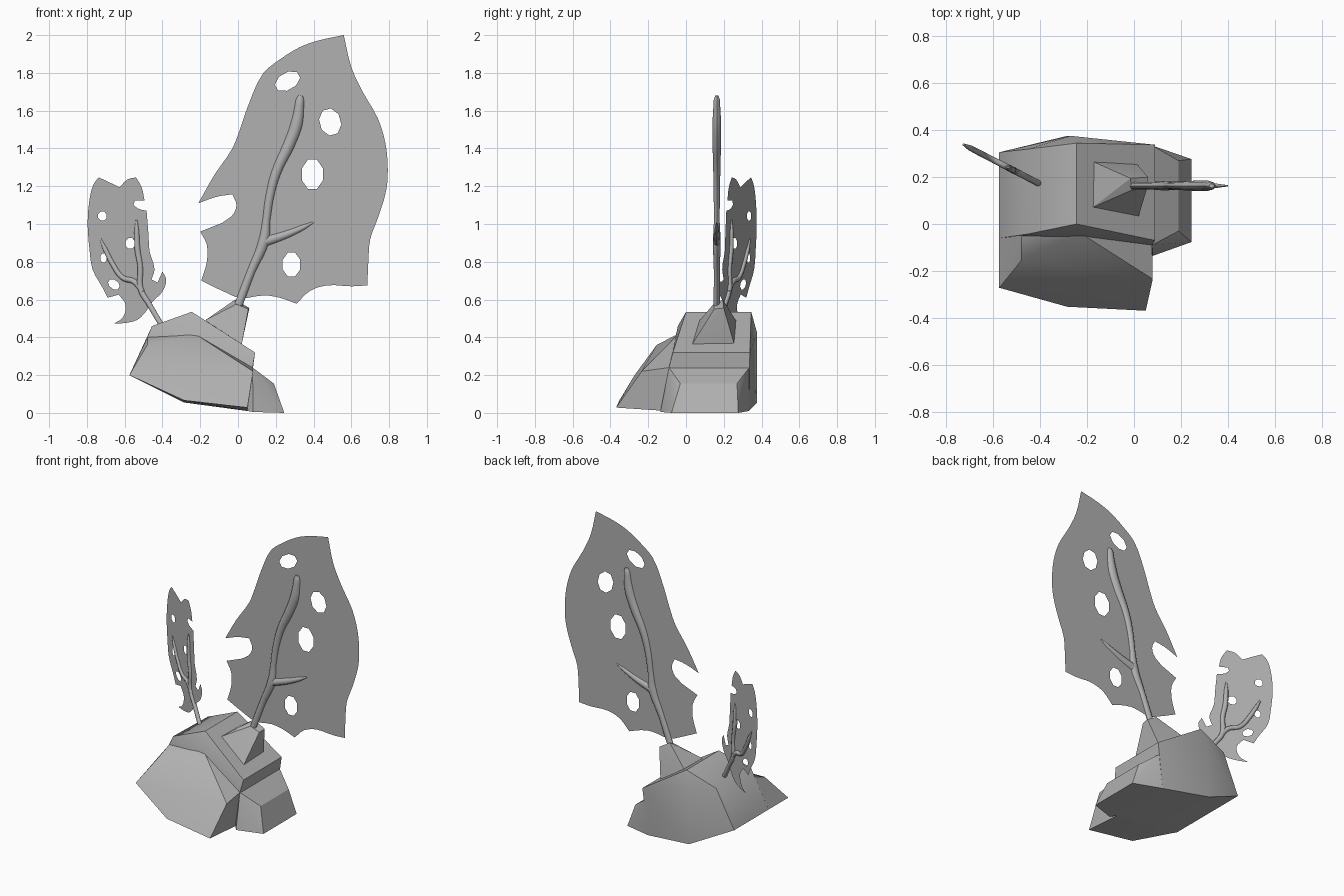
import bpy, bmesh, math
from mathutils import Vector

if "Cube" in bpy.data.objects:
    bpy.data.objects.remove(bpy.data.objects["Cube"])

grey = bpy.data.materials.new("mid_grey")
grey.diffuse_color = (0.44, 0.44, 0.44, 1)
grey.use_nodes = True
grey.node_tree.nodes["Principled BSDF"].inputs["Base Color"].default_value = grey.diffuse_color


def finish(bm, name, angle=30):
    me = bpy.data.meshes.new(name)
    bm.to_mesh(me)
    bm.free()
    me.materials.append(grey)
    me.shade_smooth()
    me.set_sharp_from_angle(angle=math.radians(angle))
    ob = bpy.data.objects.new(name, me)
    bpy.context.collection.objects.link(ob)
    return ob


def hull(name, pts):
    bm = bmesh.new()
    vs = [bm.verts.new(p) for p in pts]
    bmesh.ops.convex_hull(bm, input=vs)
    bmesh.ops.delete(bm, geom=[v for v in bm.verts if not v.link_faces], context='VERTS')
    bmesh.ops.recalc_face_normals(bm, faces=bm.faces[:])
    return finish(bm, name)


def ellipse(cx, cz, rx, rz, tilt=0, n=8):
    c, s = math.cos(math.radians(tilt)), math.sin(math.radians(tilt))
    out = []
    for i in range(n):
        a = 2 * math.pi * (i + 0.5) / n
        u, w = rx * math.cos(a), rz * math.sin(a)
        out.append((cx + u * c - w * s, cz + u * s + w * c))
    return out


def rounded(pts, steps=3):
    """Smooth a closed outline but keep its sharp corners."""
    P = [Vector(p) for p in pts]
    n = len(P)
    tang = []
    for i in range(n):
        a, b = P[i] - P[i - 1], P[(i + 1) % n] - P[i]
        sharp = a.angle(b) > math.radians(58)
        tang.append(None if sharp else (a.normalized() + b.normalized()).normalized())
    out = []
    for i in range(n):
        p, q = P[i], P[(i + 1) % n]
        d = q - p
        t0 = d if tang[i] is None else tang[i] * d.length
        t1 = d if tang[(i + 1) % n] is None else tang[(i + 1) % n] * d.length
        for k in range(steps):
            t = k / steps
            out.append(p * (2*t**3 - 3*t**2 + 1) + t0 * (t**3 - 2*t**2 + t)
                       + q * (3*t**2 - 2*t**3) + t1 * (t**3 - t**2))
    return out


def leaf(name, outline, holes, depth):
    """Flat sheet with holes; depth(x) gives y for each x."""
    bm = bmesh.new()
    for loop in [rounded(outline)] + [ellipse(*h) for h in holes]:
        vs = [bm.verts.new((x, 0, z)) for x, z in loop]
        for i, v in enumerate(vs):
            bm.edges.new((vs[i - 1], v))
    bmesh.ops.triangle_fill(bm, use_beauty=True, use_dissolve=False,
                            edges=bm.edges[:], normal=(0, -1, 0))
    for v in bm.verts:
        v.co.y = depth(v.co.x)
    return finish(bm, name)


def stem(name, paths, depth, flatten):
    """Tapered tubes along (x, z, radius) paths, flattened towards the leaf."""
    cu = bpy.data.curves.new(name, 'CURVE')
    cu.dimensions = '3D'
    cu.bevel_depth = 1
    cu.bevel_resolution = 2
    cu.resolution_u = 5
    cu.use_fill_caps = True
    for path in paths:
        sp = cu.splines.new('BEZIER')
        sp.bezier_points.add(len(path) - 1)
        for bp, (x, z, r) in zip(sp.bezier_points, path):
            bp.co = (x, depth(x), z)
            bp.radius = r
            bp.handle_left_type = bp.handle_right_type = 'AUTO'
    cu.materials.append(grey)
    ob = bpy.data.objects.new(name, cu)
    bpy.context.collection.objects.link(ob)
    bpy.ops.object.select_all(action='DESELECT')
    ob.select_set(True)
    bpy.context.view_layer.objects.active = ob
    bpy.ops.object.convert(target='MESH')
    ob = bpy.context.view_layer.objects.active
    for v in ob.data.vertices:
        y = depth(v.co.x)
        v.co.y = y + (v.co.y - y) * flatten
    bpy.ops.object.shade_smooth_by_angle(angle=math.radians(50))


# Rock: shared corners
slab_left, slab_mid, slab_right = (-0.48, -0.05, 0.40), (-0.23, -0.038, 0.42), (0.077, -0.09, 0.24)

body = hull("rock_body", [
    (-0.245, 0, 0.535), (-0.245, 0.345, 0.535), (0.09, -0.07, 0.32), (0.09, 0.338, 0.32),
    slab_left, slab_mid, slab_right, (-0.575, -0.06, 0.20),
    (-0.455, -0.043, 0.46), (-0.45, 0.32, 0.455), (-0.575, 0.306, 0.20),
    (-0.27, 0.376, 0.425), (-0.285, 0.376, 0.055), (0.077, 0.335, 0.24),
    (0.05, 0.333, 0.01), (0.05, -0.1, 0.01), (-0.285, -0.1, 0.055)])

# Soften the shoulder across the left side of the rock
verts, sharp = body.data.vertices, body.data.attributes["sharp_edge"].data
for e in body.data.edges:
    a, b = (verts[i].co for i in e.vertices)
    if max(a.x, b.x) < -0.44 and min(a.z, b.z) > 0.44:
        sharp[e.index].value = False

hull("rock_front_slab", [
    (-0.48, -0.155, 0.36), slab_left, slab_mid, slab_right, (-0.575, -0.272, 0.20),
    (0.08, -0.235, 0.22), (-0.285, -0.353, 0.066), (0.05, -0.37, 0.028),
    (-0.575, -0.06, 0.20), (-0.285, -0.1, 0.055), (0.05, -0.1, 0.01)])

hull("rock_foot", [
    slab_right, (0.077, 0.335, 0.24), (0.19, -0.03, 0.155), (0.19, 0.27, 0.155),
    (0.245, -0.077, 0), (0.245, 0.277, 0), (0.08, -0.136, 0.005), (0.05, 0.333, 0.01),
    (0.05, -0.1, 0.01)])

hull("rock_peak", [
    (-0.174, 0.072, 0.49), (-0.17, 0.264, 0.49), (0.02, 0.034, 0.365), (0.013, 0.255, 0.365),
    (-0.015, 0.195, 0.60), (-0.01, 0.145, 0.575), (0.06, 0.20, 0.555), (0.055, 0.15, 0.55)])


# Large leaf and its stem
def big_y(x):
    return 0.163


leaf("large_leaf", [
    (.56, 2.0), (.60, 1.83), (.66, 1.70), (.74, 1.56), (.78, 1.43), (.793, 1.29), (.785, 1.18),
    (.74, 1.03), (.70, .92), (.69, .80), (.685, .675), (.60, .67), (.47, .675), (.38, .645),
    (.31, .578), (.22, .61), (.14, .622), (.01, .608), (-.07, .64), (-.195, .70), (-.165, .80),
    (-.165, .89), (-.20, .96), (-.035, 1.04), (-.008, 1.10), (-.03, 1.157), (-.11, 1.145),
    (-.21, 1.11), (-.125, 1.26), (-.03, 1.40), (.01, 1.50), (.055, 1.63), (.135, 1.80),
    (.22, 1.87), (.325, 1.935), (.42, 1.97)],
    [(.262, 1.756, .073, .046, 30), (.488, 1.54, .058, .074, 15),
     (.394, 1.263, .06, .085), (.283, .785, .05, .068)], big_y)

stem("large_leaf_stem", [
    [(0, .565, .022), (.07, .75, .021), (.135, .905, .028), (.15, 1.02, .02), (.17, 1.155, .022),
     (.205, 1.28, .025), (.27, 1.42, .03), (.31, 1.53, .031), (.328, 1.655, .022), (.331, 1.68, .012)],
    [(.135, .905, .026), (.25, .942, .02), (.34, .98, .014), (.40, 1.01, .004)]], big_y, 0.75)


# Small leaf and its stem, turned about the vertical
def small_y(x):
    return 0.17 - 0.5156 * (x + 0.40)


leaf("small_leaf", [
    (-.738, 1.247), (-.69, 1.225), (-.627, 1.194), (-.585, 1.236), (-.54, 1.247), (-.51, 1.194),
    (-.495, 1.125), (-.545, 1.125), (-.553, 1.103), (-.53, 1.082), (-.484, 1.07), (-.474, .944),
    (-.468, .854), (-.442, .76), (-.458, .706), (-.426, .69), (-.40, .748), (-.38, .706),
    (-.40, .642), (-.452, .589), (-.484, .541), (-.532, .493), (-.59, .477), (-.659, .472),
    (-.611, .504), (-.595, .573), (-.632, .626), (-.69, .61), (-.717, .663), (-.77, .759),
    (-.786, .865), (-.796, .997), (-.786, 1.13), (-.765, 1.21)],
    [(-.718, 1.042, .024, .026), (-.57, .897, .027, .03),
     (-.712, .82, .018, .026), (-.657, .68, .034, .024, -35)], small_y)

stem("small_leaf_stem", [
    [(-.405, .465, .015), (-.47, .575, .015), (-.515, .655, .016), (-.517, .77, .015),
     (-.532, .865, .016), (-.536, .96, .014), (-.537, 1.02, .005)],
    [(-.505, .64, .015), (-.55, .695, .015), (-.61, .715, .014), (-.665, .79, .014),
     (-.70, .86, .013), (-.728, .92, .005)]], small_y, 0.9)
